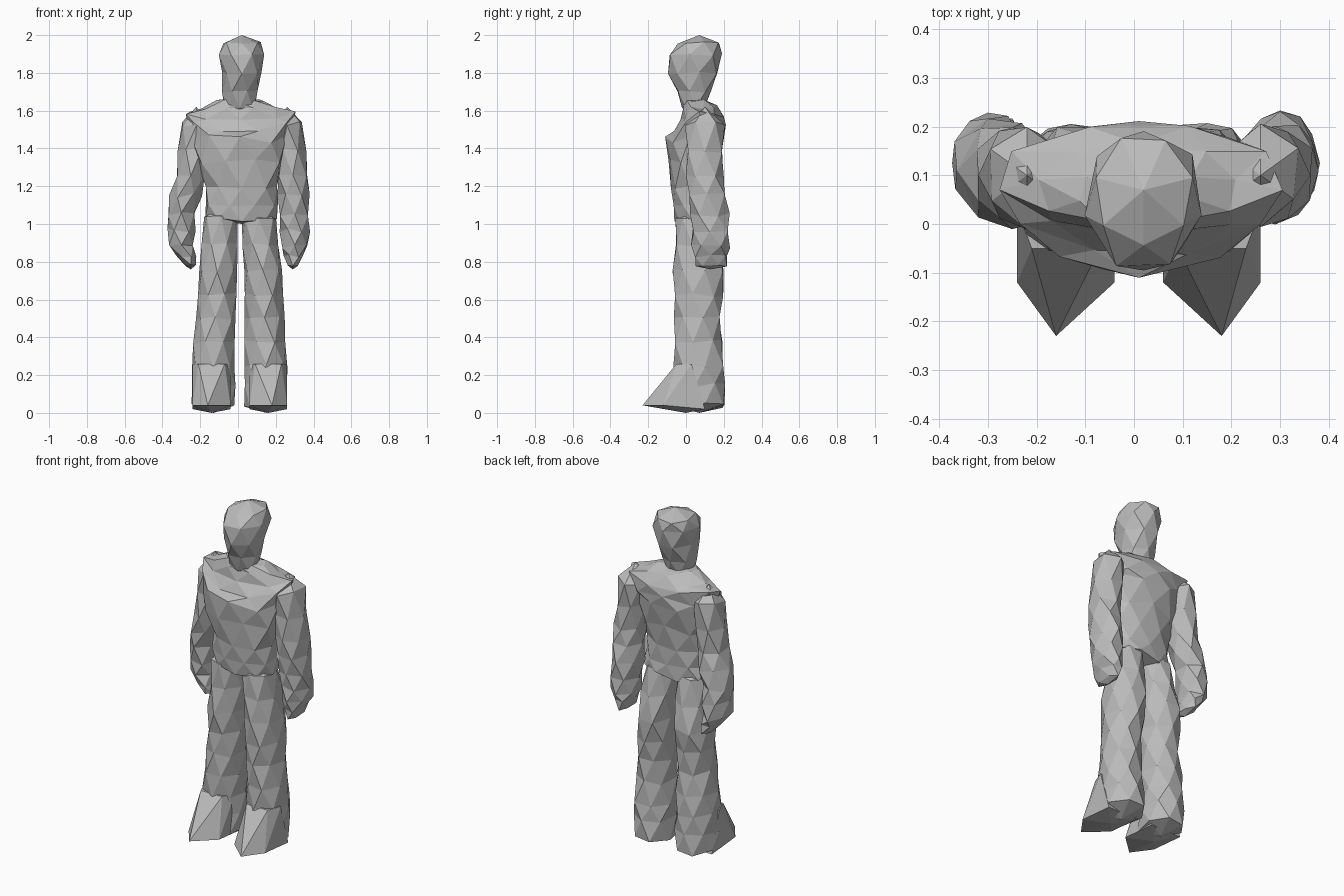
import bpy
import bmesh
import math
import random

random.seed(4)
default_cube = bpy.data.objects.get("Cube")
if default_cube:
    bpy.data.objects.remove(default_cube)

grey = bpy.data.materials.new("plain_grey")
grey.use_nodes = True
grey.diffuse_color = (0.5, 0.5, 0.5, 1)
shader = grey.node_tree.nodes["Principled BSDF"]
shader.inputs["Base Color"].default_value = grey.diffuse_color


def finish(bm, name):
    """Turn the faces outward and add the part to the scene."""
    bmesh.ops.recalc_face_normals(bm, faces=bm.faces)
    mesh = bpy.data.meshes.new(name)
    bm.to_mesh(mesh)
    bm.free()
    mesh.materials.append(grey)
    part = bpy.data.objects.new(name, mesh)
    bpy.context.collection.objects.link(part)


def subdivide_sections(sections, steps):
    """Add evenly blended sections between the key sections."""
    result = []
    for lower, upper in zip(sections, sections[1:]):
        for step in range(steps):
            blend = step / steps
            result.append([a + (b - a) * blend for a, b in zip(lower, upper)])
    result.append(sections[-1])
    return result


def add_ring(bm, section, sides, turn, roughness):
    """Rough polygon around a section: height, x, y, half width, half depth."""
    height, x, y, width, depth = section
    ring = []
    for corner in range(sides):
        angle = math.tau * (corner + turn) / sides
        swell = 1.04 + random.uniform(-roughness, roughness)
        lift = random.uniform(-roughness, roughness) * width * 2
        ring.append(bm.verts.new((x + math.sin(angle) * width * swell,
                                  y - math.cos(angle) * depth * swell,
                                  height + lift)))
    return ring


def faceted_part(name, sections, steps, sides, low_tip, high_tip, roughness=0.08):
    """Tube of staggered triangles closed by a shallow point at each end."""
    bm = bmesh.new()
    sections = subdivide_sections(sections, steps)
    rings = []
    for index, section in enumerate(sections):
        turn = 0.5 * (index % 2)
        rings.append(add_ring(bm, section, sides, turn, roughness))

    # Walls: every second ring is turned by half a side
    for index, (lower, upper) in enumerate(zip(rings, rings[1:])):
        for corner in range(sides):
            following = (corner + 1) % sides
            a, b = lower[corner], lower[following]
            c, d = upper[following], upper[corner]
            if index % 2:
                triangles = (a, b, c), (a, c, d)
            else:
                triangles = (a, b, d), (b, c, d)
            for triangle in triangles:
                bm.faces.new(triangle)

    # End points
    for ring, section, tip in ((rings[0], sections[0], low_tip),
                               (rings[-1], sections[-1], high_tip)):
        point = bm.verts.new((section[1], section[2], tip))
        for corner in range(sides):
            bm.faces.new((ring[corner - 1], ring[corner], point))
    finish(bm, name)


def toe_wedge(name, side):
    """Pointed shoe front that slopes up to the shin."""
    centre, half_width = 0.15 * side + 0.01, 0.1
    bm = bmesh.new()
    bm.verts.new((centre + 0.02 * side, -0.23, 0.04))
    bm.verts.new((centre, 0, 0))
    for edge in (-half_width, half_width):
        bm.verts.new((centre + edge, -0.12, 0.04))
        bm.verts.new((centre + edge, 0.1, 0.02))
        bm.verts.new((centre + edge * 0.7, -0.05, 0.26))
        bm.verts.new((centre + edge, 0.03, 0.26))
    bmesh.ops.convex_hull(bm, input=bm.verts[:])
    finish(bm, name)


# Head and neck
neck = (1.62, 0.01, 0.04, 0.08, 0.06)
chin = (1.7, 0.01, 0.04, 0.09, 0.09)
cheeks = (1.8, 0.02, 0.04, 0.1, 0.13)
brow = (1.9, 0.02, 0.05, 0.12, 0.14)
crown = (1.96, 0.02, 0.07, 0.1, 0.11)
faceted_part("head", [neck, chin, cheeks, brow, crown], 1, 7, 1.55, 2, roughness=0.04)

# Torso
hips = (1.02, 0.02, 0.05, 0.19, 0.11)
waist = (1.2, 0.02, 0.04, 0.19, 0.12)
chest = (1.45, 0.01, 0.05, 0.25, 0.15)
shoulders = (1.58, 0.01, 0.09, 0.28, 0.11)
collar = (1.65, 0.01, 0.06, 0.12, 0.07)
faceted_part("torso", [hips, waist, chest, shoulders, collar], 2, 9,
             1, 1.66, roughness=0.05)

# Limbs, mirrored, with the left arm held slightly wider
for label, side in (("left", 1), ("right", -1)):
    fingers = (0.78, 0.27 * side + 0.02, 0.13, 0.03, 0.08)
    wrist = (0.88, 0.3 * side, 0.13, 0.07, 0.1)
    forearm = (1.05, 0.3 * side, 0.12, 0.08, 0.1)
    elbow = (1.25, 0.27 * side + 0.02, 0.1, 0.08, 0.1)
    shoulder = (1.53, 0.24 * side + 0.02, 0.1, 0.08, 0.1)
    faceted_part(label + "_arm", [fingers, wrist, forearm, elbow, shoulder],
                 2, 6, 0.76, 1.62)

    sole = (0.04, 0.14 * side + 0.01, 0.07, 0.11, 0.14)
    shin = (0.25, 0.14 * side + 0.01, 0.07, 0.11, 0.13)
    knee = (0.5, 0.13 * side + 0.01, 0.06, 0.1, 0.12)
    thigh = (0.75, 0.12 * side + 0.01, 0.07, 0.1, 0.13)
    hip = (1.04, 0.1 * side + 0.01, 0.05, 0.09, 0.1)
    faceted_part(label + "_leg", [sole, shin, knee, thigh, hip], 2, 7,
                 0, 1.1, roughness=0.06)

    toe_wedge(label + "_toe", side)
